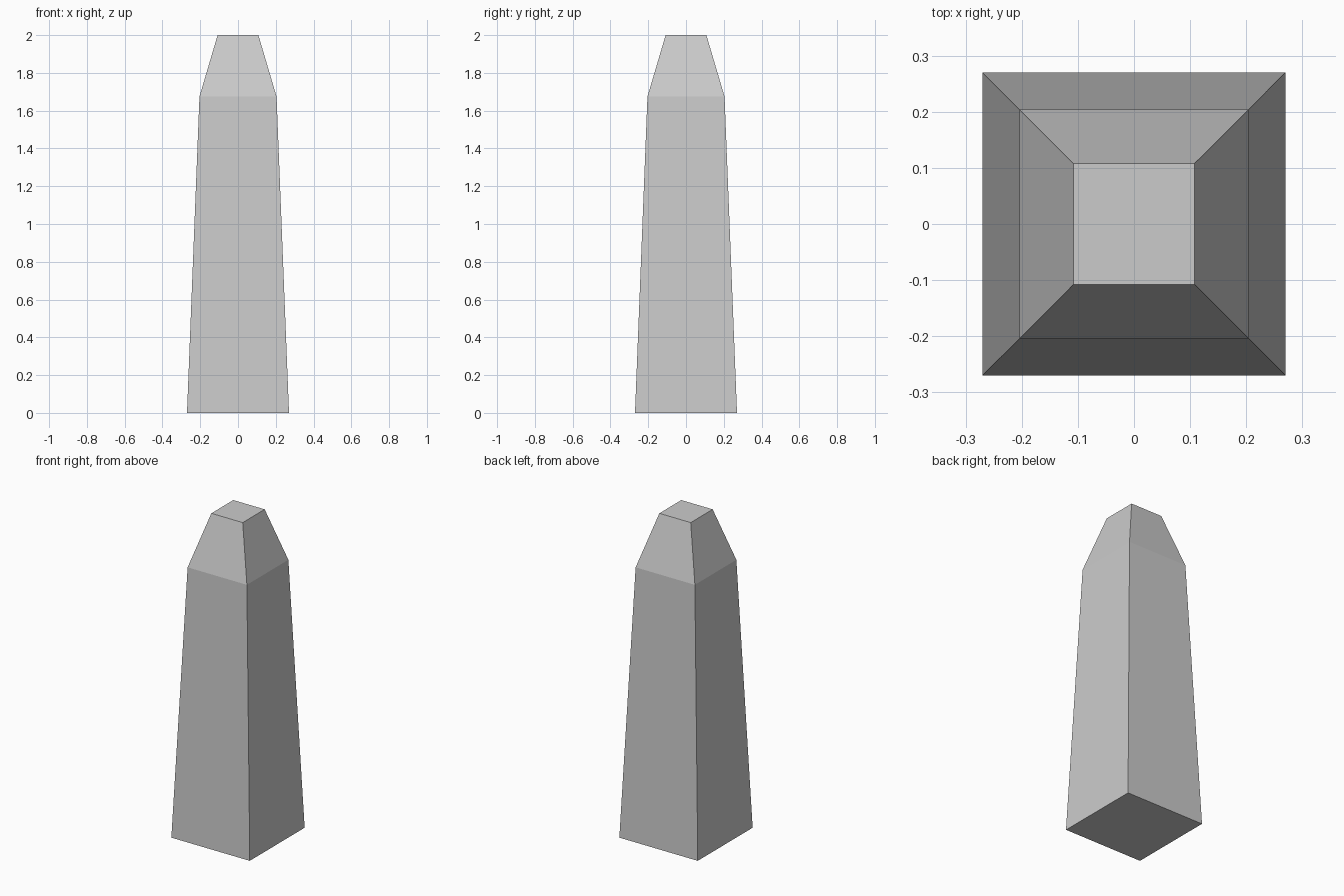
import bpy, bmesh

if "Cube" in bpy.data.objects:
    bpy.data.objects.remove(bpy.data.objects["Cube"])

# Square rings of the tapered pillar: (half width, height)
PROFILE = [(0.27, 0.0), (0.204, 1.675), (0.108, 2.0)]
CORNERS = [(-1, -1), (1, -1), (1, 1), (-1, 1)]

bm = bmesh.new()
rings = [[bm.verts.new((x * w, y * w, z)) for x, y in CORNERS] for w, z in PROFILE]

# Sloping sides: tall shaft, then steeper cap
for low, high in zip(rings, rings[1:]):
    for i in range(4):
        j = (i + 1) % 4
        bm.faces.new((low[i], low[j], high[j], high[i]))

# Flat base and flat top
bm.faces.new(rings[0][::-1])
bm.faces.new(rings[-1])

mesh = bpy.data.meshes.new("obelisk_pillar")
bm.to_mesh(mesh)
bm.free()
bpy.context.collection.objects.link(bpy.data.objects.new("obelisk_pillar", mesh))
